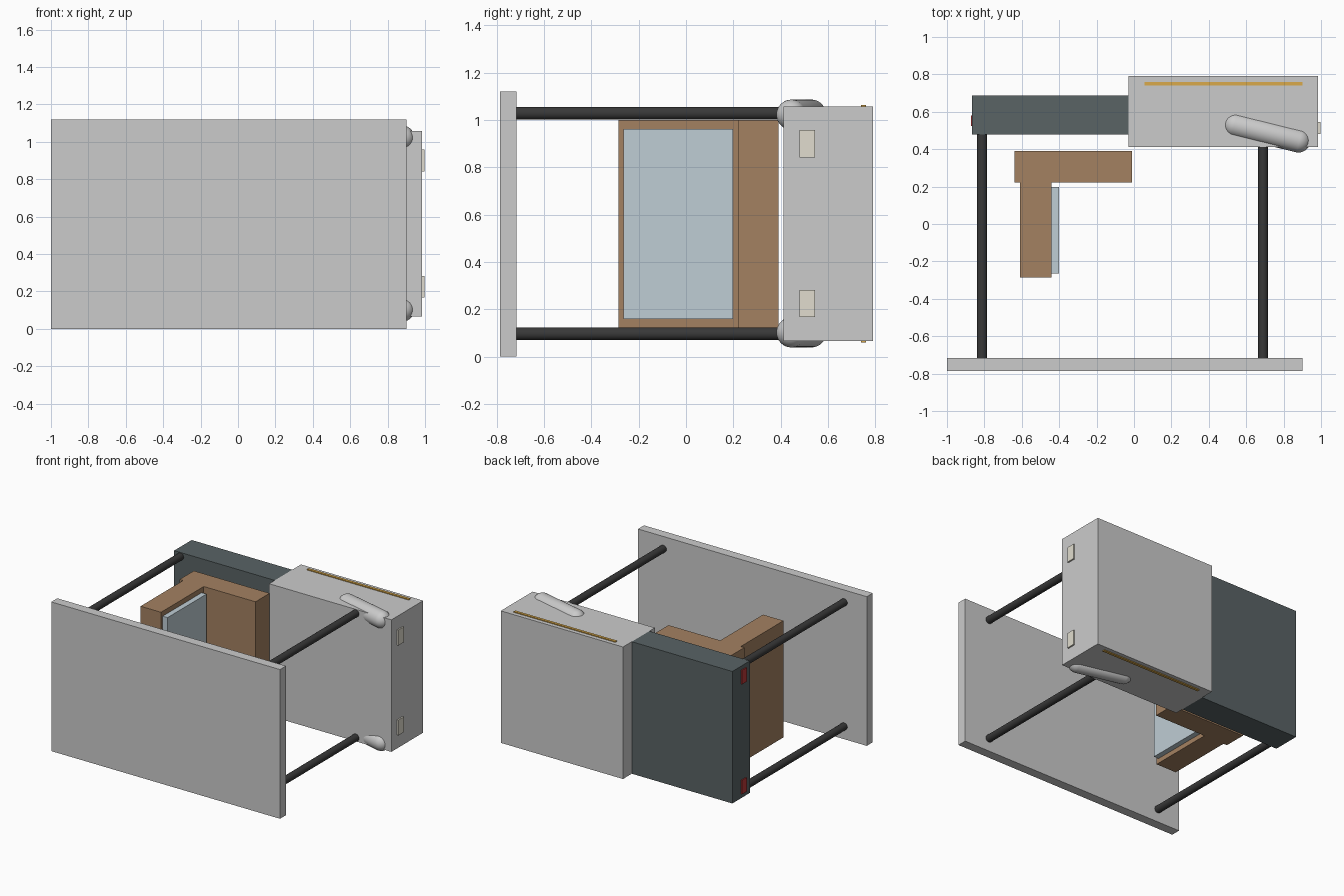
import bpy, bmesh
from mathutils import Vector

if "Cube" in bpy.data.objects:
    bpy.data.objects.remove(bpy.data.objects["Cube"])


def material(name, rgb):
    m = bpy.data.materials.new(name)
    m.diffuse_color = (*rgb, 1)
    m.use_nodes = True
    m.node_tree.nodes["Principled BSDF"].inputs["Base Color"].default_value = m.diffuse_color
    return m


SILVER = material("silver", (0.55, 0.58, 0.58))
SLATE = material("slate", (0.10, 0.125, 0.13))
BLACK = material("black", (0.04, 0.04, 0.04))
TAN = material("tan", (0.37, 0.22, 0.12))
GLASS = material("pale_blue", (0.52, 0.61, 0.66))
CREAM = material("cream", (0.75, 0.72, 0.62))
RED = material("red", (0.5, 0.04, 0.04))
AMBER = material("amber", (0.7, 0.4, 0.07))
MID = 0.5625  # symmetry plane in z


def finish(bm, name, mat):
    bmesh.ops.recalc_face_normals(bm, faces=bm.faces)
    me = bpy.data.meshes.new(name)
    bm.to_mesh(me)
    bm.free()
    ob = bpy.data.objects.new(name, me)
    bpy.context.collection.objects.link(ob)
    if mat:
        me.materials.append(mat)
    return ob


def box(name, x, y, z, mat=None):
    bm = bmesh.new()
    bmesh.ops.create_cube(bm, size=1)
    for v in bm.verts:
        v.co = [r[0] if c < 0 else r[1] for c, r in zip(v.co, (x, y, z))]
    return finish(bm, name, mat)


def smooth(ob):
    bpy.ops.object.select_all(action='DESELECT')
    ob.select_set(True)
    bpy.context.view_layer.objects.active = ob
    bpy.ops.object.shade_smooth_by_angle()


def align(bm, a, b):
    rot = (b - a).to_track_quat('Z', 'Y')
    for v in bm.verts:
        v.co = rot @ v.co + (a + b) / 2


def rod(name, a, b, r, mat):
    a, b = Vector(a), Vector(b)
    bm = bmesh.new()
    bmesh.ops.create_cone(bm, cap_ends=True, segments=24, radius1=r, radius2=r, depth=(b - a).length)
    align(bm, a, b)
    smooth(finish(bm, name, mat))


def capsule(name, a, b, r, mat=None):
    a, b = Vector(a), Vector(b)
    half = (b - a).length / 2
    bm = bmesh.new()
    bmesh.ops.create_uvsphere(bm, u_segments=32, v_segments=17, radius=r)
    for v in bm.verts:
        v.co.z += half if v.co.z > 0 else -half
    align(bm, a, b)
    smooth(finish(bm, name, mat))


# Main slabs
box("front_panel", (-1, 0.9), (-0.787, -0.716), (0, 1.12))
box("nose_block", (-0.03, 0.985), (0.412, 0.79), (0.067, 1.058), SILVER)
box("rear_deck", (-0.865, -0.03), (0.478, 0.686), (0.067, 1.058), SLATE)

# Seat and its panel
box("seat_base", (-0.64, -0.01), (0.222, 0.39), (0.124, 1.0), TAN)
box("seat_back", (-0.61, -0.44), (-0.285, 0.222), (0.124, 1.0), TAN)
box("seat_pad", (-0.44, -0.40), (-0.265, 0.198), (0.16, 0.963), GLASS)

# Parts repeated on the lower and upper sides
for side, s in (("lower", -1), ("upper", 1)):
    def zr(near, far):
        return tuple(sorted((MID + s * near, MID + s * far)))

    z = MID + s * 0.466
    rod(f"{side}_rear_post", (-0.812, -0.72, z), (-0.812, 0.49, z), 0.027, BLACK)
    rod(f"{side}_front_post", (0.69, -0.72, z), (0.69, 0.43, z), 0.027, BLACK)
    zc = MID + s * 0.46
    capsule(f"{side}_fender", (0.542, 0.529, zc), (0.879, 0.446, zc), 0.064)
    box(f"{side}_headlight", (0.98, 0.996), (0.48, 0.545), zr(0.28, 0.395), CREAM)
    box(f"{side}_tail_light", (-0.872, -0.86), (0.524, 0.58), zr(0.36, 0.465), RED)
    box(f"{side}_trim_strip", (0.055, 0.9), (0.74, 0.76), zr(0.49, 0.502), AMBER)
